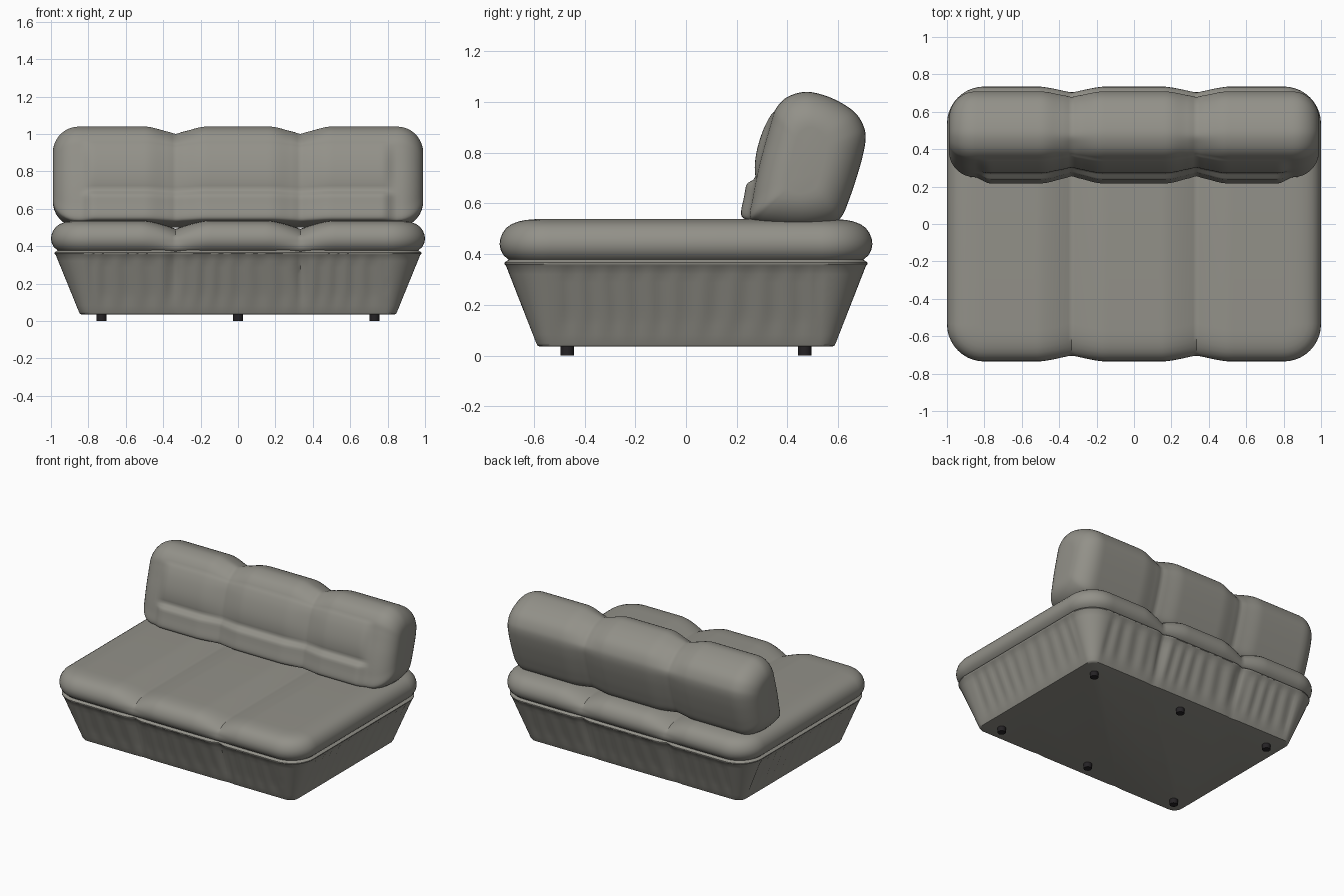
import bpy, bmesh, math
from mathutils import Vector

if "Cube" in bpy.data.objects:
    bpy.data.objects.remove(bpy.data.objects["Cube"])

SEAM = 1 / 3          # seams split the sofa into three cushions


def material(name, rgb):
    m = bpy.data.materials.new(name)
    m.diffuse_color = (*rgb, 1)
    m.use_nodes = True
    m.node_tree.nodes["Principled BSDF"].inputs["Base Color"].default_value = m.diffuse_color
    return m


fabric = material("warm grey fabric", (0.29, 0.283, 0.25))
dark = material("black plastic", (0.018, 0.016, 0.018))


def finish(bm, name, mat, angle=45):
    bmesh.ops.recalc_face_normals(bm, faces=bm.faces)
    me = bpy.data.meshes.new(name)
    bm.to_mesh(me)
    bm.free()
    ob = bpy.data.objects.new(name, me)
    bpy.context.collection.objects.link(ob)
    me.materials.append(mat)
    bpy.ops.object.select_all(action='DESELECT')
    ob.select_set(True)
    bpy.context.view_layer.objects.active = ob
    bpy.ops.object.shade_smooth_by_angle(angle=math.radians(angle))
    return ob


def smooth(a, b, v):
    t = min(1, max(0, (v - a) / (b - a)))
    return t * t * (3 - 2 * t)


def groove(x, width, power):
    """1 on a seam, fading to 0 at the given distance from it."""
    return max(0, 1 - abs(abs(x) - SEAM) / width) ** power


def soft_groove(x, width):
    t = min(1, abs(abs(x) - SEAM) / width)
    return 0.5 + 0.5 * math.cos(math.pi * t)


def half_ring(hx, hy, r, nx=96, ny=0, nc=10):
    """Front half of a rounded rectangle, from left to right."""
    pts = [(-hx, -(hy - r) * i / ny) for i in range(1, ny)] if ny else []
    left = pts + [(-hx + r - r * math.cos(a), -hy + r - r * math.sin(a))
                  for a in (math.pi / 2 * i / nc for i in range(nc))]
    s = hx - r
    mid = [(-s + 2 * s * i / nx, -hy) for i in range(nx + 1)]
    return left + mid + [(-x, y) for x, y in reversed(left)]


def full_ring(*args, **kw):
    half = half_ring(*args, **kw)
    return half + [(x, -y) for x, y in reversed(half)]


def bridge(bm, rings):
    for a, b in zip(rings, rings[1:]):
        n = len(a)
        for i in range(n):
            j = (i + 1) % n
            bm.faces.new((a[i], a[j], b[j], b[i]))


# Base: tapered upholstered plinth with gentle pleats and a piped rim
bm = bmesh.new()
levels = [(0.832, 0.572, 0.05, 0.035), (0.845, 0.585, 0.06, 0.038)]
for i in range(10):
    t = i / 9
    levels.append((0.85 + 0.125 * t, 0.59 + 0.12 * t, 0.06 + 0.11 * t, 0.048 + 0.307 * t))
levels += [(0.981, 0.716, 0.175, 0.361), (0.981, 0.716, 0.175, 0.367),
           (0.970, 0.705, 0.17, 0.374), (0.955, 0.69, 0.16, 0.385)]
rings = []
for hx, hy, r, z in levels:
    ring = []
    w = smooth(0.05, 0.15, z) * (1 - smooth(0.32, 0.355, z))
    wg = smooth(0.04, 0.3, z)
    for x, y in full_ring(hx, hy, r, ny=30):
        side = abs(y) < hy - r
        k = 0.004 * w * math.sin((y if side else x) * 62 + 1.3 * math.sin(9 * x + 7 * y))
        d = 0.006 + 0.016 * wg
        if side:
            x -= math.copysign(k + 0.004 * w, x)
        elif abs(x) < hx - r:
            y -= math.copysign(k + 0.004 * w + d * groove(x, 0.07, 1.5), y)
        ring.append(bm.verts.new((x, y, z)))
    rings.append(ring)
bridge(bm, rings)
bm.faces.new(rings[0])
bm.faces.new(rings[-1])
finish(bm, "base", fabric)

# Seat: three puffed cushions in one slab
bm = bmesh.new()
profile = [(0.05, 0.37), (0.035, 0.379), (0.016, 0.395), (0.004, 0.417), (0, 0.44),
           (0.003, 0.462), (0.012, 0.484), (0.027, 0.504), (0.048, 0.519),
           (0.075, 0.529), (0.105, 0.535), (0.14, 0.538), (0.17, 0.539)]
rings = []
for d, z in profile:
    ring = []
    for x, y in full_ring(1 - d, 0.735 - d, 0.2 - d):
        g = groove(x, 0.18, 1.5)
        y -= math.copysign(0.036 * g * smooth(0.36, 0.44, z), y)
        ring.append(bm.verts.new((x, y, z - 0.046 * g * smooth(0.40, 0.53, z))))
    rings.append(ring)
bridge(bm, rings)
bm.faces.new(rings[0])
top, n = rings[-1], len(rings[-1])
for i in range(n // 2 - 1):      # strips running front to back
    bm.faces.new((top[i], top[i + 1], top[n - 2 - i], top[n - 1 - i]))
finish(bm, "seat", fabric)

# Backrest: leaning padded bolster, side profile carried along x
outline = [(0.25, 0.55), (0.262, 0.62), (0.275, 0.69), (0.293, 0.77), (0.315, 0.85),
           (0.335, 0.92), (0.355, 0.975), (0.40, 1.02), (0.47, 1.04), (0.54, 1.028),
           (0.61, 0.998), (0.67, 0.955), (0.702, 0.90), (0.708, 0.85), (0.695, 0.78),
           (0.672, 0.70), (0.645, 0.62), (0.615, 0.55), (0.575, 0.52), (0.50, 0.503),
           (0.42, 0.501), (0.33, 0.511), (0.275, 0.527)]
P = [Vector(p) for p in outline]
curve = []
for i in range(len(P)):          # Catmull-Rom smoothing of the closed profile
    a, b, c, d = (P[(i + k) % len(P)] for k in (-1, 0, 1, 2))
    for s in range(5):
        t = s / 5
        curve.append(0.5 * (2 * b + (c - a) * t + (2 * a - 5 * b + 4 * c - d) * t * t
                            + (3 * b - a - 3 * c + d) * t ** 3))

centre = Vector((0.475, 0.77))
up = Vector((0.24, 1)).normalized()
across = Vector((up.y, -up.x))
R = 0.14
ends = [(0.85 + R * math.sin(math.pi / 2 * i / 9), R * (1 - math.cos(math.pi / 2 * i / 9)))
        for i in range(1, 10)]
stations = ([(-x, e) for x, e in reversed(ends)] + [(i / 60, 0) for i in range(-51, 52)] + ends)
bm = bmesh.new()
rings = []
for x, e in stations:
    ring = []
    g = 0.8 * soft_groove(x, 0.17) + 0.2 * groove(x, 0.035, 1)
    panel = 1 - smooth(0.77, 0.85, abs(x))
    for p in curve:
        q = p - centre
        a, h = q.dot(across), q.dot(up)
        z = p.y
        front = smooth(0.06, 0.13, -a)
        # two horizontal front rolls with a fold between them
        roll = 0.034 * (1 - smooth(0.665, 0.705, z))
        if 0.70 < z < 0.96:
            roll += 0.024 * math.sin(math.pi * (z - 0.70) / 0.26) ** 0.6
        a -= roll * panel * front * (1 - 0.35 * g)
        a -= 0.028 * g * smooth(0.03, 0.15, abs(a)) * math.copysign(1, a)
        h -= 0.04 * g * smooth(0.08, 0.25, h)
        v = centre + across * a * (1 - e / 0.21) + up * h * (1 - e / 0.275)
        ring.append(bm.verts.new((x, v.x, v.y)))
    rings.append(ring)
bridge(bm, rings)
bm.faces.new(rings[0])
bm.faces.new(rings[-1])
finish(bm, "backrest", fabric)

# Feet: two rows of three short pegs
for y in (-0.468, 0.468):
    for x in (-0.73, 0, 0.73):
        bm = bmesh.new()
        bmesh.ops.create_cone(bm, cap_ends=True, segments=16, radius1=0.027,
                              radius2=0.027, depth=0.04)
        bmesh.ops.translate(bm, verts=bm.verts, vec=(x, y, 0.02))
        finish(bm, "foot", dark)
